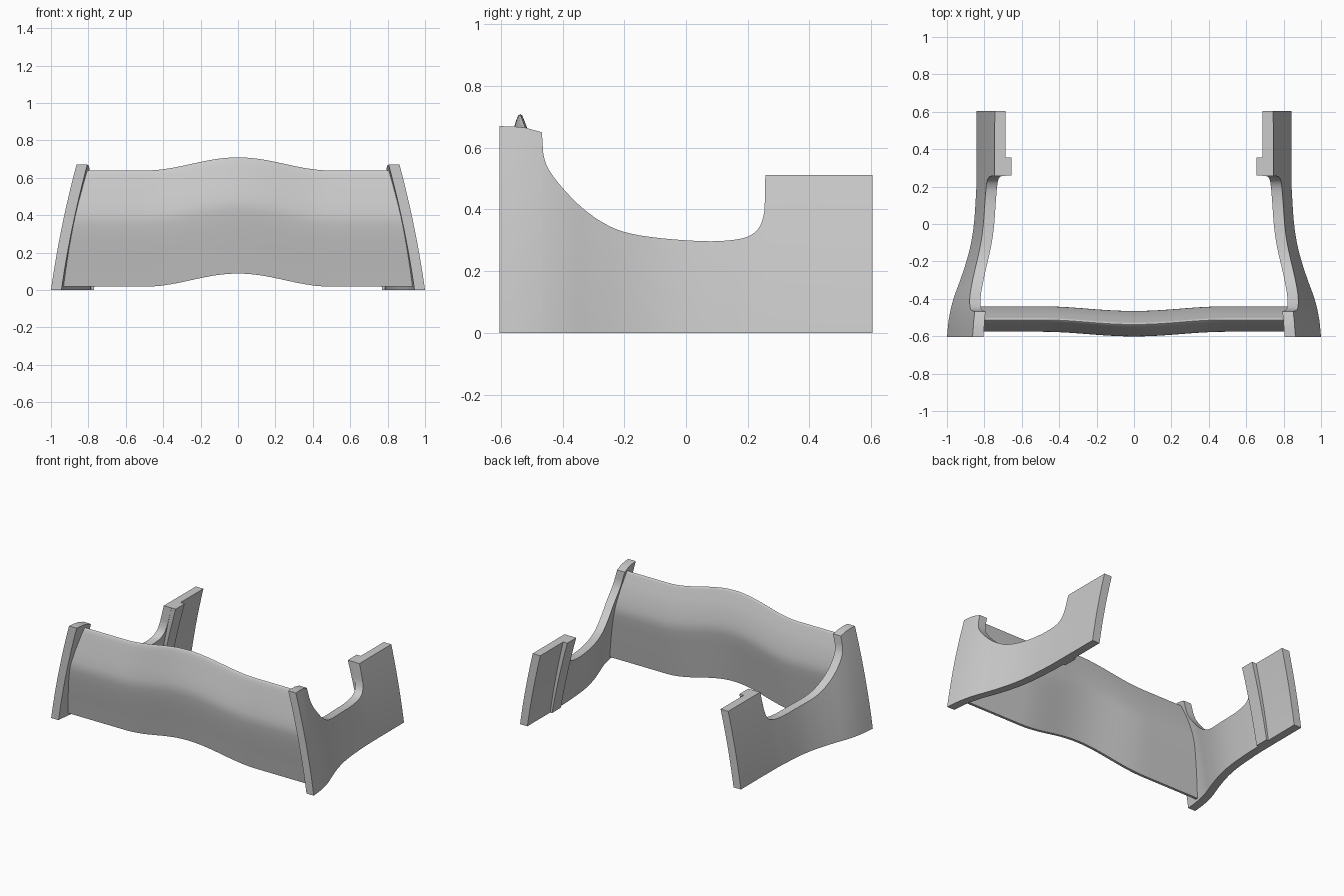
import bpy, bmesh, math
from mathutils import Vector

if "Cube" in bpy.data.objects:
    bpy.data.objects.remove(bpy.data.objects["Cube"])


def spline(pts, n):
    """Smooth curve through 2D points, n steps per span."""
    p = [Vector(q) for q in pts]
    p = [2 * p[0] - p[1]] + p + [2 * p[-1] - p[-2]]
    out = []
    for i in range(1, len(p) - 2):
        a, b, c, d = p[i - 1:i + 3]
        for k in range(n):
            t = k / n
            out.append(0.5 * (2 * b + (c - a) * t + (2 * a - 5 * b + 4 * c - d) * t * t
                              + (3 * b - a - 3 * c + d) * t ** 3))
    out.append(p[-2])
    return out


FOOT = spline([(-.604, 1.0), (-.5, .989), (-.4, .965), (-.3, .929), (-.2, .896),
               (-.1, .871), (0, .856), (.12, .847), (.25, .842), (.604, .841)], 8)


def outer_x(y, z):
    """Outer side surface: flares to the front, leans in towards the top."""
    x = FOOT[-1][1]
    for a, b in zip(FOOT, FOOT[1:]):
        if y <= b[0]:
            x = a[1] + (b[1] - a[1]) * (y - a[0]) / (b[0] - a[0])
            break
    return x - .14 * z - .095 * z * z


def loft(name, rings, mirror=False):
    """Skin closed rings of equal length, cap both ends."""
    bm = bmesh.new()
    rows = [[bm.verts.new(v) for v in r] for r in rings]
    n = len(rows[0])
    for a, b in zip(rows, rows[1:]):
        for i in range(n):
            j = (i + 1) % n
            bm.faces.new((a[i], a[j], b[j], b[i]))
    bm.faces.new(rows[0])
    bm.faces.new(rows[-1][::-1])
    bmesh.ops.recalc_face_normals(bm, faces=bm.faces)
    me = bpy.data.meshes.new(name)
    bm.to_mesh(me)
    bm.free()
    ob = bpy.data.objects.new(name, me)
    bpy.context.collection.objects.link(ob)
    if mirror:
        m = ob.modifiers.new("Mirror", 'MIRROR')
        m.use_mirror_merge = False
    bpy.ops.object.select_all(action='DESELECT')
    ob.select_set(True)
    bpy.context.view_layer.objects.active = ob
    bpy.ops.object.shade_smooth_by_angle(angle=math.radians(40))
    return ob


def slab(name, columns, d_out, d_foot, d_top, rows=12):
    """Panel following the side surface; inner depth runs from foot to top."""
    rings = []
    for y, top in columns:
        zs = [top * j / rows for j in range(rows + 1)]
        rings.append([(outer_x(y, z) - d_out, y, z) for z in zs]
                     + [(outer_x(y, z) - d_foot - (d_top - d_foot) * z / top, y, z)
                        for z in reversed(zs)])
    return loft(name, rings, True)


# Side panels with the scooped top edge
hollow = spline([(-.465, .62), (-.461, .575), (-.445, .53), (-.40, .47), (-.33, .40),
                 (-.25, .347), (-.17, .32), (-.05, .304), (.08, .297), (.17, .304),
                 (.215, .32), (.24, .347), (.253, .39), (.2555, .43)], 5)
columns = ([(-.604, .67), (-.56, .669), (-.52, .665), (-.467, .65)] + [tuple(p) for p in hollow]
           + [(.257, .512), (.37, .512), (.48, .512), (.604, .512)])
slab("side_panel", columns, 0, .056, .058)

# Upright ribs on the inside of the rear uprights, thinner at the foot
slab("inner_rib", [(.258, .512), (.355, .512)], .05, .07, .09)

# Wavy front plate: teardrop cross-section swept between the side panels
front = spline([(-.516, .018), (-.535, .12), (-.556, .23), (-.571, .32), (-.576, .385),
                (-.567, .45), (-.546, .54), (-.528, .61), (-.519, .634)], 4)
back = spline([(-.505, .634), (-.492, .60), (-.468, .53), (-.448, .45), (-.440, .385),
               (-.446, .32), (-.461, .23), (-.48, .12), (-.498, .018)], 4)
section = front + [Vector((-.512, .639))] + back
rings = []
for i in range(65):
    u = -1 + i / 32
    ring = []
    for y, z in section:
        x = u * (outer_x(y, z) - .03)
        wave = .5 + .5 * math.cos(math.pi * min(1, abs(x) / .5))
        ring.append((x, y - .025 * wave, z + .07 * wave))
    rings.append(ring)
loft("front_plate", rings)
